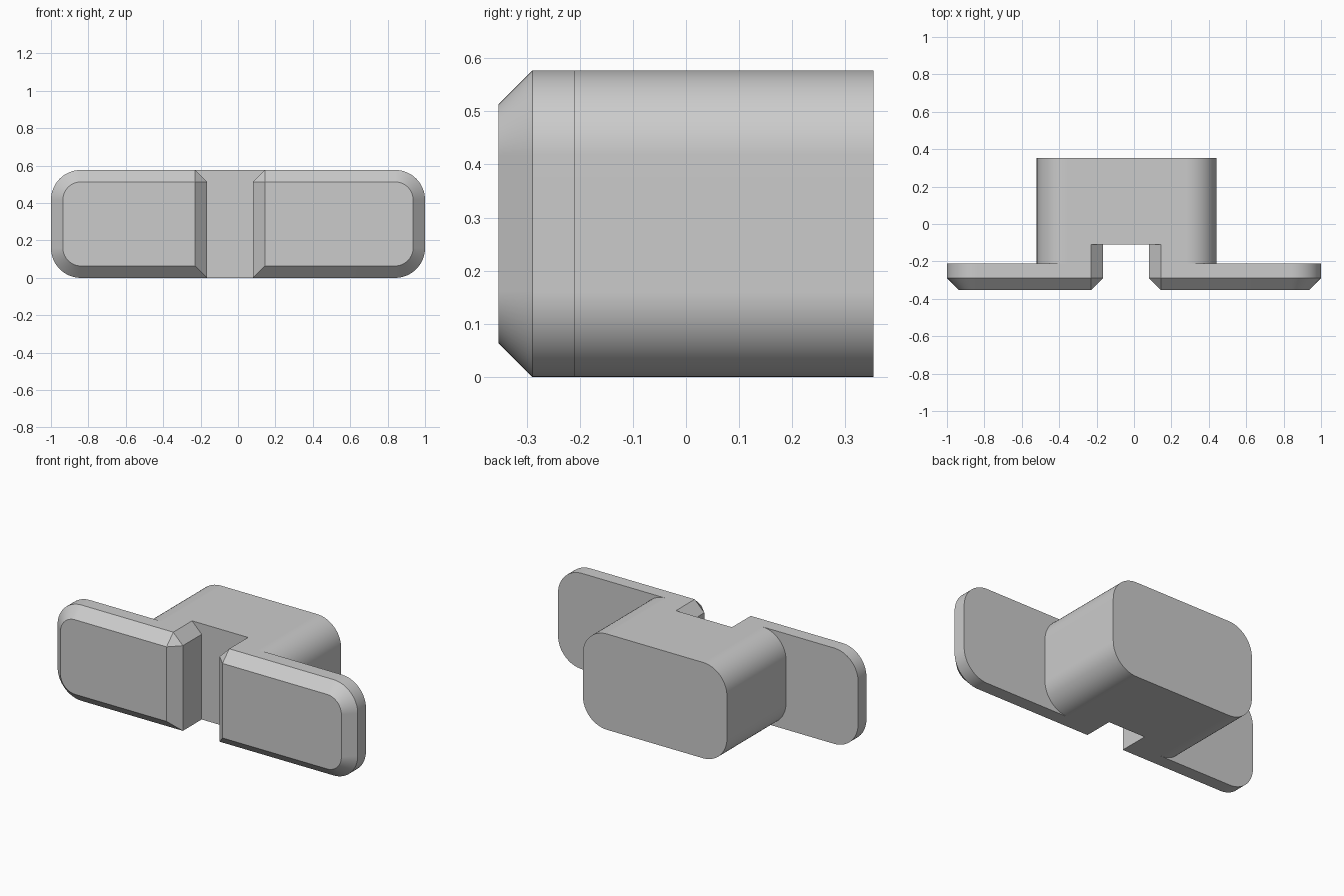
import bpy
import bmesh
import math

cube = bpy.data.objects.get("Cube")
if cube:
    bpy.data.objects.remove(cube, do_unlink=True)

TOP = 0.577        # overall height
FRONT, BACK = -0.353, 0.353
CHAMFER = 0.064
RADIUS = 0.16
STEPS = 16

grey = bpy.data.materials.new("light grey")
grey.use_nodes = True
colour = (0.6, 0.6, 0.6, 1)
grey.diffuse_color = colour
grey.node_tree.nodes["Principled BSDF"].inputs["Base Color"].default_value = colour


def rounded_rect(x0, x1, inset=0):
    """Rounded rectangle outline in x and z, shrunk evenly by inset."""
    r = RADIUS - inset
    corners = [(x1 - RADIUS, TOP - RADIUS), (x0 + RADIUS, TOP - RADIUS),
               (x0 + RADIUS, RADIUS), (x1 - RADIUS, RADIUS)]
    points = []
    for quarter, (cx, cz) in enumerate(corners):
        for i in range(STEPS + 1):
            a = math.pi / 2 * (quarter + i / STEPS)
            points.append((cx + r * math.cos(a), cz + r * math.sin(a)))
    return points


def loft(name, sections):
    """Closed solid through (y, outline) sections."""
    bm = bmesh.new()
    rings = [[bm.verts.new((x, y, z)) for x, z in outline] for y, outline in sections]
    for a, b in zip(rings, rings[1:]):
        for i in range(len(a)):
            j = (i + 1) % len(a)
            bm.faces.new((a[i], a[j], b[j], b[i]))
    bm.faces.new(rings[0])
    bm.faces.new(rings[-1])
    bmesh.ops.recalc_face_normals(bm, faces=bm.faces)
    mesh = bpy.data.meshes.new(name)
    bm.to_mesh(mesh)
    bm.free()
    mesh.materials.append(grey)
    obj = bpy.data.objects.new(name, mesh)
    bpy.context.collection.objects.link(obj)
    return obj


def combine(target, other, operation):
    """Apply a boolean and remove the helper."""
    other.hide_render = True
    mod = target.modifiers.new(operation.lower(), 'BOOLEAN')
    mod.operation = operation
    mod.solver = 'EXACT'
    mod.object = other
    bpy.context.view_layer.objects.active = target
    bpy.ops.object.modifier_apply(modifier=mod.name)
    bpy.data.objects.remove(other, do_unlink=True)


def slot_outline(flare):
    """Slot section: straight walls that splay outward at the top."""
    x0, x1 = -0.165 - flare, 0.08 + flare
    low, high, splay = -0.1, TOP + 0.05, CHAMFER + 0.05
    return [(x0, low), (x1, low), (x1, TOP - CHAMFER),
            (x1 + splay, high), (x0 - splay, high), (x0, TOP - CHAMFER)]


# Wide front plate with a chamfered front rim
block = loft("slotted_block", [
    (FRONT, rounded_rect(-1, 1, CHAMFER)),
    (FRONT + CHAMFER, rounded_rect(-1, 1)),
    (-0.21, rounded_rect(-1, 1))])

# Rounded rear body, set slightly off centre
body = loft("rear_body", [
    (-0.25, rounded_rect(-0.52, 0.44)),
    (BACK, rounded_rect(-0.52, 0.44))])
combine(block, body, 'UNION')

# Vertical slot that flares towards the front
cutter = loft("slot_cutter", [
    (FRONT - 0.05, slot_outline(CHAMFER + 0.05)),
    (FRONT + CHAMFER, slot_outline(0)),
    (-0.11, slot_outline(0))])
combine(block, cutter, 'DIFFERENCE')

# Merge coplanar faces left by the cuts
bm = bmesh.new()
bm.from_mesh(block.data)
bmesh.ops.remove_doubles(bm, verts=bm.verts, dist=0.0001)
bmesh.ops.dissolve_limit(bm, angle_limit=math.radians(0.5), verts=bm.verts, edges=bm.edges)
bm.to_mesh(block.data)
bm.free()

# Smooth the rounded corners and keep the flats flat
bpy.ops.object.select_all(action='DESELECT')
block.select_set(True)
bpy.context.view_layer.objects.active = block
bpy.ops.object.shade_smooth_by_angle(angle=math.radians(30))
normals = block.modifiers.new("flat_normals", 'WEIGHTED_NORMAL')
normals.keep_sharp = True
